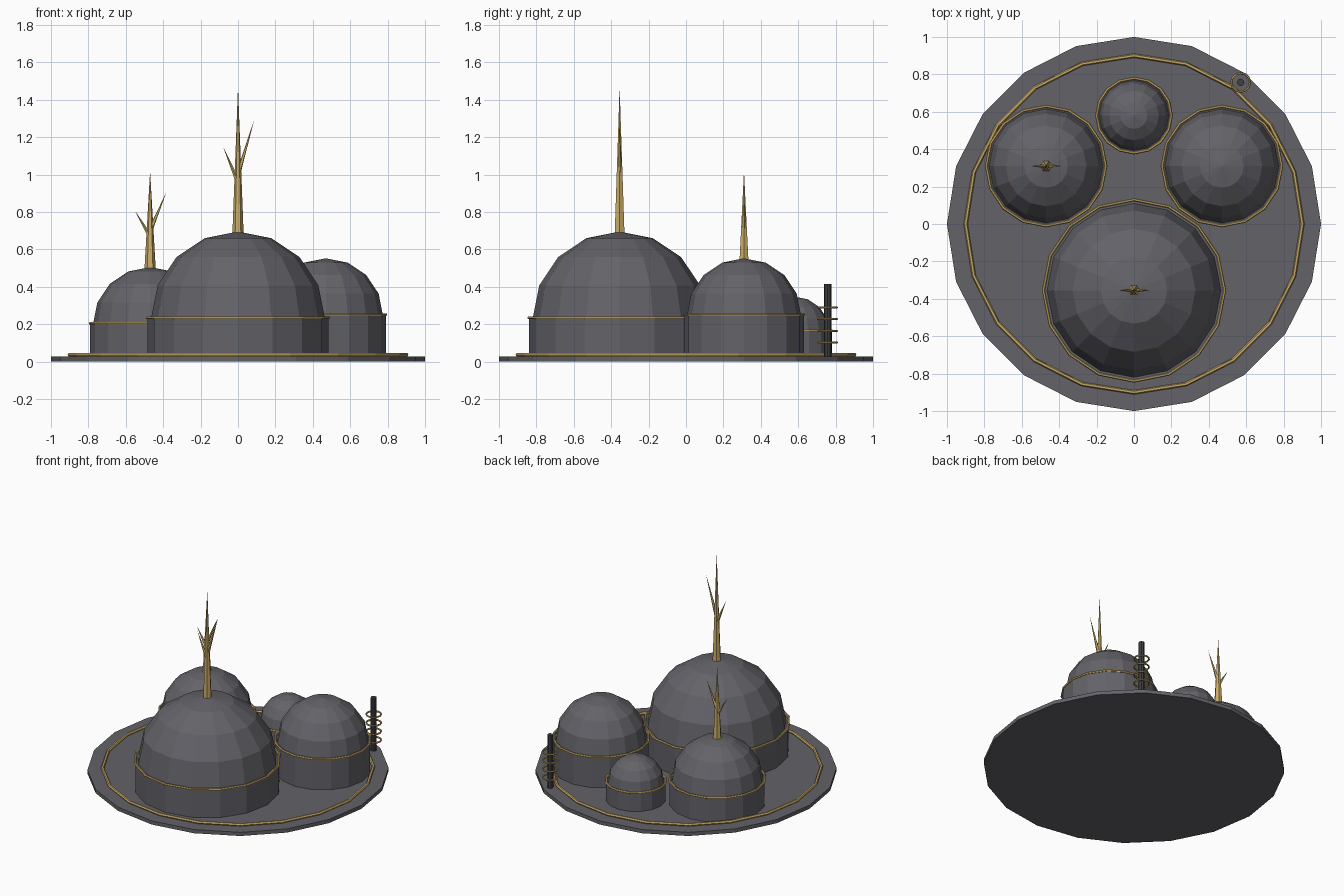
import bpy
import math
from mathutils import Vector

if "Cube" in bpy.data.objects:
    bpy.data.objects.remove(bpy.data.objects["Cube"])


def material(name, rgb):
    m = bpy.data.materials.new(name)
    m.diffuse_color = (*rgb, 1)
    m.use_nodes = True
    m.node_tree.nodes["Principled BSDF"].inputs["Base Color"].default_value = m.diffuse_color
    return m


GREY = material("slate grey", (0.125, 0.123, 0.14))
DARK = material("charcoal", (0.05, 0.05, 0.056))
GOLD = material("brass gold", (0.60, 0.42, 0.14))


def mesh_object(name, verts, faces, mat):
    me = bpy.data.meshes.new(name)
    me.from_pydata(verts, [], faces)
    me.materials.append(mat)
    ob = bpy.data.objects.new(name, me)
    bpy.context.collection.objects.link(ob)
    return ob


def lathe(name, centre, profile, sides, mat):
    """Revolve (radius, z) pairs, listed bottom to top, and cap both ends."""
    verts, faces = [], []
    for r, z in profile:
        for i in range(sides):
            a = 2 * math.pi * i / sides
            verts.append((centre[0] + r * math.cos(a), centre[1] + r * math.sin(a), z))
    for k in range(len(profile) - 1):
        for i in range(sides):
            j = (i + 1) % sides
            faces.append((k * sides + i, k * sides + j,
                          (k + 1) * sides + j, (k + 1) * sides + i))
    faces.append(tuple(reversed(range(sides))))
    last = (len(profile) - 1) * sides
    faces.append(tuple(range(last, last + sides)))
    return mesh_object(name, verts, faces, mat)


def ring(name, x, y, z, radius, thick, sides):
    bpy.ops.mesh.primitive_torus_add(location=(x, y, z), major_radius=radius,
                                     minor_radius=thick, major_segments=sides,
                                     minor_segments=6)
    ob = bpy.context.object
    ob.name = name
    ob.data.materials.append(GOLD)


def spike(name, base, tip, radius, sides=6):
    """Pointed cone from base to tip."""
    base, tip = Vector(base), Vector(tip)
    turn = (tip - base).to_track_quat('Z', 'Y')
    verts = [base + turn @ Vector((radius * math.cos(2 * math.pi * i / sides),
                                   radius * math.sin(2 * math.pi * i / sides), 0))
             for i in range(sides)] + [tip]
    faces = [(i, (i + 1) % sides, sides) for i in range(sides)]
    faces.append(tuple(reversed(range(sides))))
    mesh_object(name, verts, faces, GOLD)


def dome_building(name, x, y, wall, dome, z_wall):
    # Drum wall
    lathe(name + "_wall", (x, y), [(wall, 0.02), (wall, z_wall)], 16, GREY)
    # Faceted dome
    bands = [math.radians(22.5 * k) for k in range(4)]
    profile = [(dome * math.cos(a), z_wall + dome * math.sin(a)) for a in bands]
    profile.append((0.0005, z_wall + dome))
    lathe(name + "_dome", (x, y), profile, 16, GREY)
    # Trim where dome meets wall
    ring(name + "_trim", x, y, z_wall + 0.004, wall, 0.008, 16)


def mast(name, x, y, z0, z1, left, right):
    """Tall spike with two side branches given as (root z, tip z)."""
    spike(name + "_mast", (x, y, z0), (x, y, z1), 0.031)
    spike(name + "_left_branch", (x, y, left[0]), (x - 0.08, y, left[1]), 0.013, 5)
    spike(name + "_right_branch", (x, y, right[0]), (x + 0.087, y, right[1]), 0.013, 5)


# Base plate and its border
lathe("base_plate", (0, 0), [(1, 0), (1, 0.027)], 20, GREY)
ring("base_border", 0, 0, 0.036, 0.9, 0.011, 20)

# Four domed buildings
dome_building("main", 0, -0.355, 0.485, 0.465, 0.23)
dome_building("left", -0.47, 0.31, 0.32, 0.305, 0.20)
dome_building("right", 0.47, 0.31, 0.32, 0.305, 0.247)
dome_building("back", 0, 0.58, 0.20, 0.187, 0.16)

# Branching masts
mast("main", 0, -0.355, 0.66, 1.47, (0.96, 1.15), (1.00, 1.295))
mast("left", -0.47, 0.31, 0.48, 1.02, (0.67, 0.805), (0.70, 0.905))

# Coil post
PX, PY = 0.57, 0.757
lathe("coil_post", (PX, PY), [(0.02, 0.02), (0.02, 0.415)], 8, DARK)
for n in range(4):
    ring("coil_ring_%d" % (n + 1), PX, PY, 0.102 + 0.0625 * n, 0.05, 0.006, 12)
